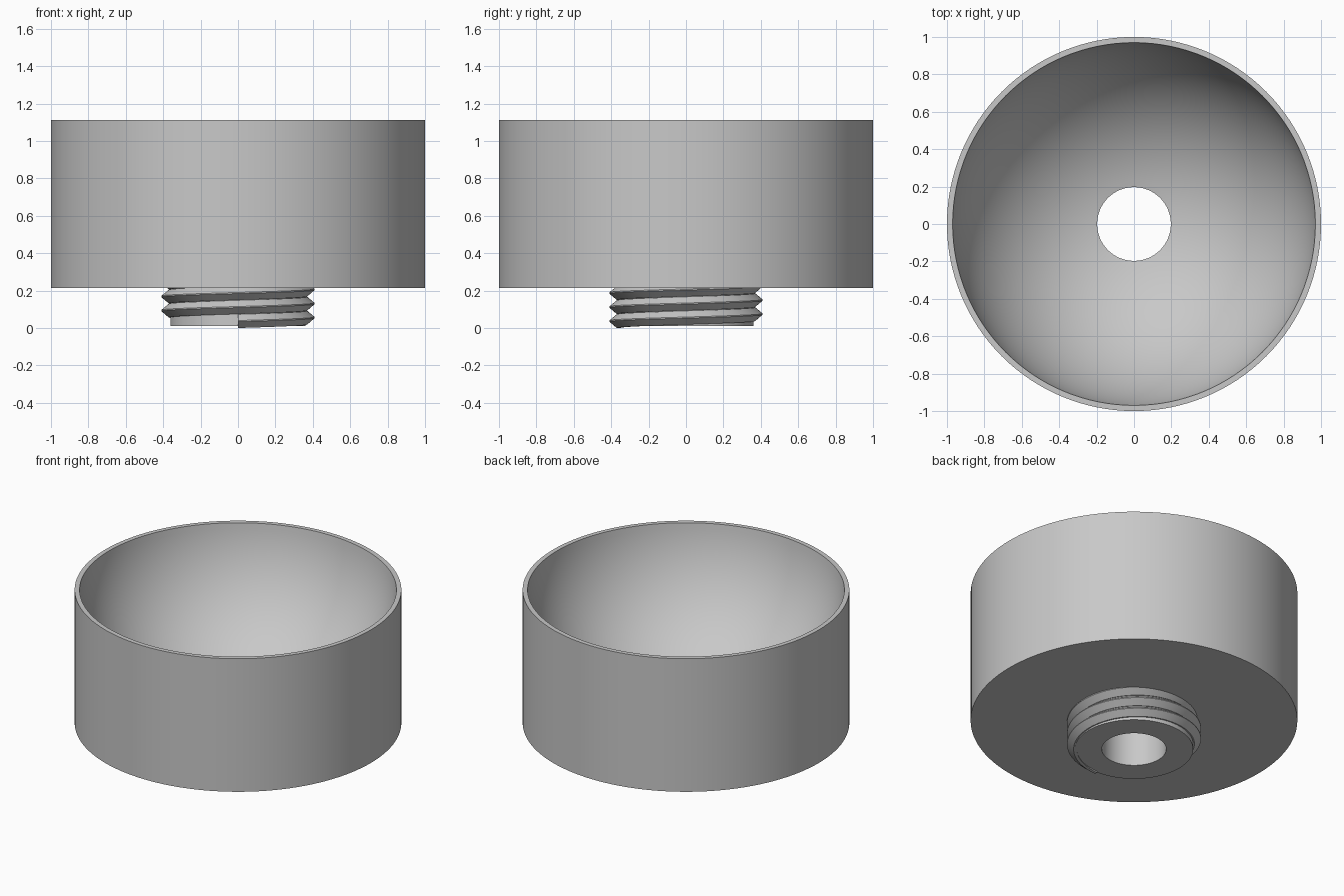
import bpy, bmesh, math

cube = bpy.data.objects.get("Cube")
if cube:
    bpy.data.objects.remove(cube, do_unlink=True)

SEGMENTS = 128
RIM_Z, BASE_Z, NECK_Z = 1.112, 0.213, 0.01
BOWL_R, BOWL_Z = 0.975, 1.213
HOLE_R, NECK_R, CREST_R = 0.197, 0.362, 0.41
PITCH, TURNS = 0.075, 3

grey = bpy.data.materials.new("plain_grey")
grey.use_nodes = True
colour = (0.58, 0.58, 0.58, 1)
grey.diffuse_color = colour
grey.node_tree.nodes["Principled BSDF"].inputs["Base Color"].default_value = colour


def finish(bm, name):
    bmesh.ops.recalc_face_normals(bm, faces=bm.faces)
    mesh = bpy.data.meshes.new(name)
    bm.to_mesh(mesh)
    bm.free()
    mesh.materials.append(grey)
    obj = bpy.data.objects.new(name, mesh)
    bpy.context.collection.objects.link(obj)
    bpy.ops.object.select_all(action="DESELECT")
    obj.select_set(True)
    bpy.context.view_layer.objects.active = obj
    bpy.ops.object.shade_smooth_by_angle(angle=math.radians(30))


def skin(bm, rings, close_loop):
    """Bridge matching cross-sections with quads."""
    count = len(rings[0])
    pairs = list(zip(rings, rings[1:]))
    if close_loop:
        pairs.append((rings[-1], rings[0]))
    for a, b in pairs:
        for i in range(count):
            j = (i + 1) % count
            bm.faces.new((a[i], b[i], b[j], a[j]))


def ring(bm, profile, angle, rise=0.0):
    return [bm.verts.new((r * math.cos(angle), r * math.sin(angle), z + rise))
            for r, z in profile]


# Cup: cylindrical shell with a spherical bowl, neck and drain hole
profile = [(HOLE_R, NECK_Z), (NECK_R, NECK_Z), (NECK_R, BASE_Z),
           (1, BASE_Z), (1, RIM_Z)]
first = math.asin((BOWL_Z - RIM_Z) / BOWL_R)
last = math.acos(HOLE_R / BOWL_R)
for i in range(33):
    a = first + (last - first) * i / 32
    profile.append((BOWL_R * math.cos(a), BOWL_Z - BOWL_R * math.sin(a)))
bm = bmesh.new()
skin(bm, [ring(bm, profile, math.tau * i / SEGMENTS) for i in range(SEGMENTS)], True)
finish(bm, "threaded_cup")

# Screw thread: V section swept up from the front into the solid cup floor
section = [(0.35, 0), (0.37, 0), (CREST_R, 0.034), (CREST_R, 0.04),
           (0.37, PITCH - 0.002), (0.35, PITCH - 0.002)]
bm = bmesh.new()
rings = [ring(bm, section, math.tau * i / SEGMENTS - math.pi / 2,
              PITCH * i / SEGMENTS) for i in range(TURNS * SEGMENTS + 1)]
skin(bm, rings, False)
bm.faces.new(rings[0])
bm.faces.new(rings[-1])
finish(bm, "screw_thread")
